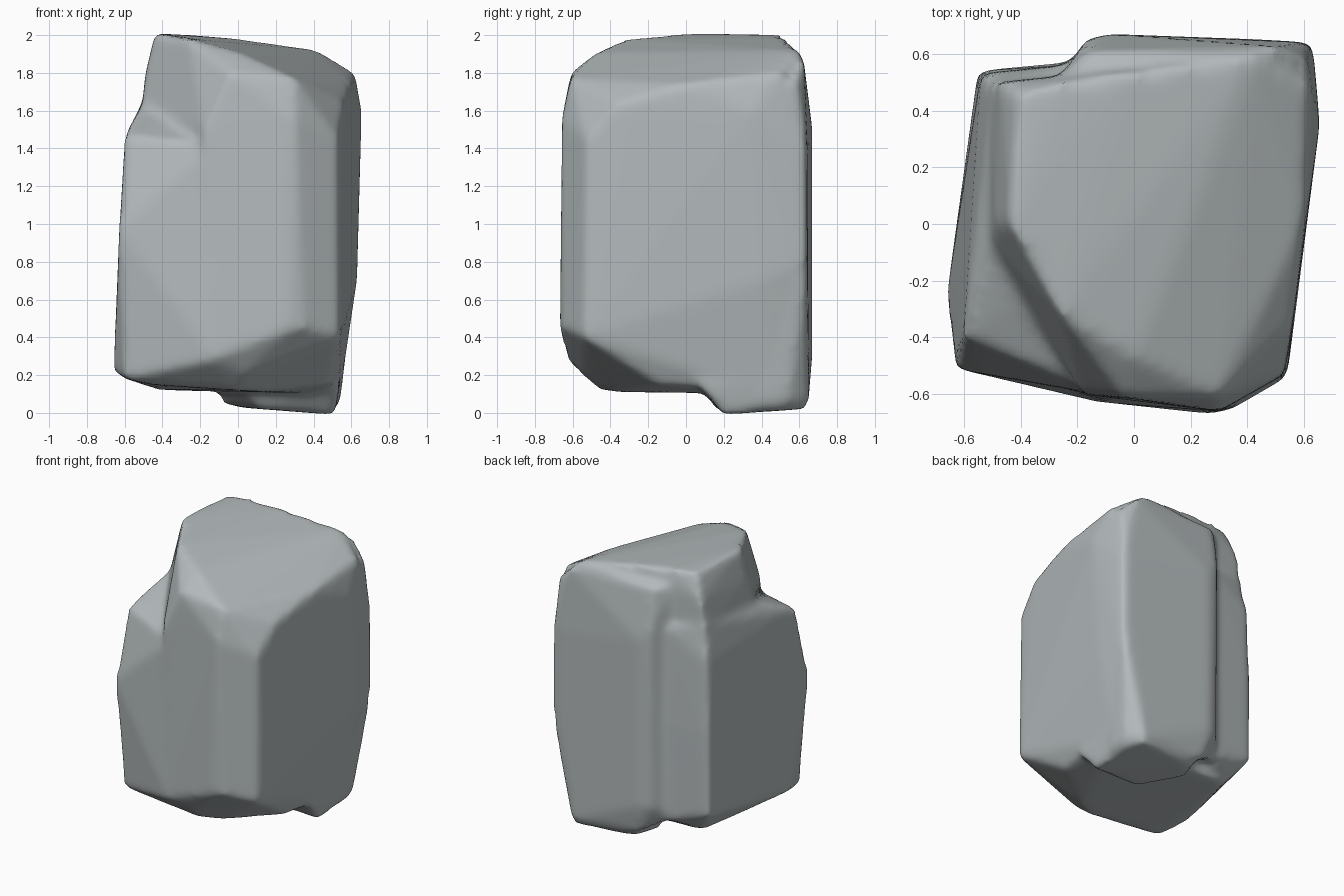
import bpy, bmesh

stone = bpy.data.materials.new("pale grey stone")
stone.diffuse_color = (0.45, 0.49, 0.50, 1)


def add_hull(bm, points):
    """Add one convex chunk of stone."""
    verts = [bm.verts.new(p) for p in points]
    res = bmesh.ops.convex_hull(bm, input=verts)
    junk = [v for v in res["geom_interior"] + res["geom_unused"]
            if isinstance(v, bmesh.types.BMVert) and v.is_valid]
    bmesh.ops.delete(bm, geom=list(set(junk)), context='VERTS')


# main tall chunk with chamfered front-left corner
body = [(-.41, .46, 2), (-.47, .5, 1.84), (-.25, .5, 2), (-.44, 0, 2.01), (-.26, -.32, 1.98),
        (-.49, 0, 1.8), (0, .54, 1.98), (.42, .59, 1.92), (.62, .5, 1.8), (.655, .35, 1.6),
        (.6, 0, 1.74), (0, -.47, 1.91), (-.04, -.61, 1.8), (.3, -.61, 1.77),
        (.56, -.35, 1.64), (.53, -.53, 1.45), (-.18, -.6, 1.5), (.3, -.66, 1.55),
        (-.51, -.06, 1.6), (-.51, .5, 1.6), (.27, -.67, .44), (.35, -.65, .45),
        (.54, -.54, .4), (-.1, -.63, .3), (.02, -.55, .2), (0, -.45, .12), (.13, -.38, .11),
        (.48, -.14, .15), (.54, .45, .1), (.63, .4, .7), (.635, .6, 1.38), (.63, .6, .8),
        (-.38, .42, .12), (-.48, 0, .15)]

# lower left shoulder
shoulder = [(-.6, -.4, 1.47), (-.63, -.51, .97), (-.6, -.45, .18), (-.66, -.25, .22),
            (-.55, .53, .3), (-.55, .54, .9), (-.54, .53, 1.4), (-.5, .5, 1.66),
            (-.51, -.08, 1.62), (-.3, -.2, 1.6), (-.12, -.6, 1.42),
            (-.12, -.63, .28), (-.45, -.4, .15), (0, -.45, .12), (-.42, .4, .12),
            (-.23, .56, .2), (-.23, .57, .9), (-.23, .56, 1.6)]

# raised slab along the back
slab = [(-.16, .61, 1.88), (.42, .6, 1.91), (.5, .625, 1.86), (.62, .58, 1.75),
        (-.17, .65, 1.6), (-.09, .67, 1.5), (.625, .64, 1.38), (-.09, .67, .3),
        (-.17, .64, .3), (.63, .64, .8), (.46, .65, .06), (.54, .54, .06),
        (-.05, .63, .08), (-.27, .5, 1.9), (-.27, .5, .2), (.6, .4, 1.7), (.54, .4, .06)]

# foot under the back-right corner
foot = [(.51, .2, -.01), (.51, .5, .01), (.45, .63, .02), (0, .6, .03), (-.08, .42, .05),
        (.12, .16, .02), (-.11, .5, .16), (0, .08, .16), (.54, .06, .16),
        (.55, .56, .16), (.47, .65, .16)]

bm = bmesh.new()
for chunk in (body, shoulder, slab, foot):
    add_hull(bm, chunk)
bmesh.ops.recalc_face_normals(bm, faces=bm.faces)
mesh = bpy.data.meshes.new("boulder")
bm.to_mesh(mesh)
bm.free()
mesh.materials.append(stone)

boulder = bpy.data.objects.new("boulder", mesh)
bpy.context.collection.objects.link(boulder)

# fuse the chunks into one skin and soften the creases
remesh = boulder.modifiers.new("fuse", 'REMESH')
remesh.mode = 'VOXEL'
remesh.voxel_size = 0.025
remesh.use_smooth_shade = True
soft = boulder.modifiers.new("soften", 'SMOOTH')
soft.factor = 0.5
soft.iterations = 8
